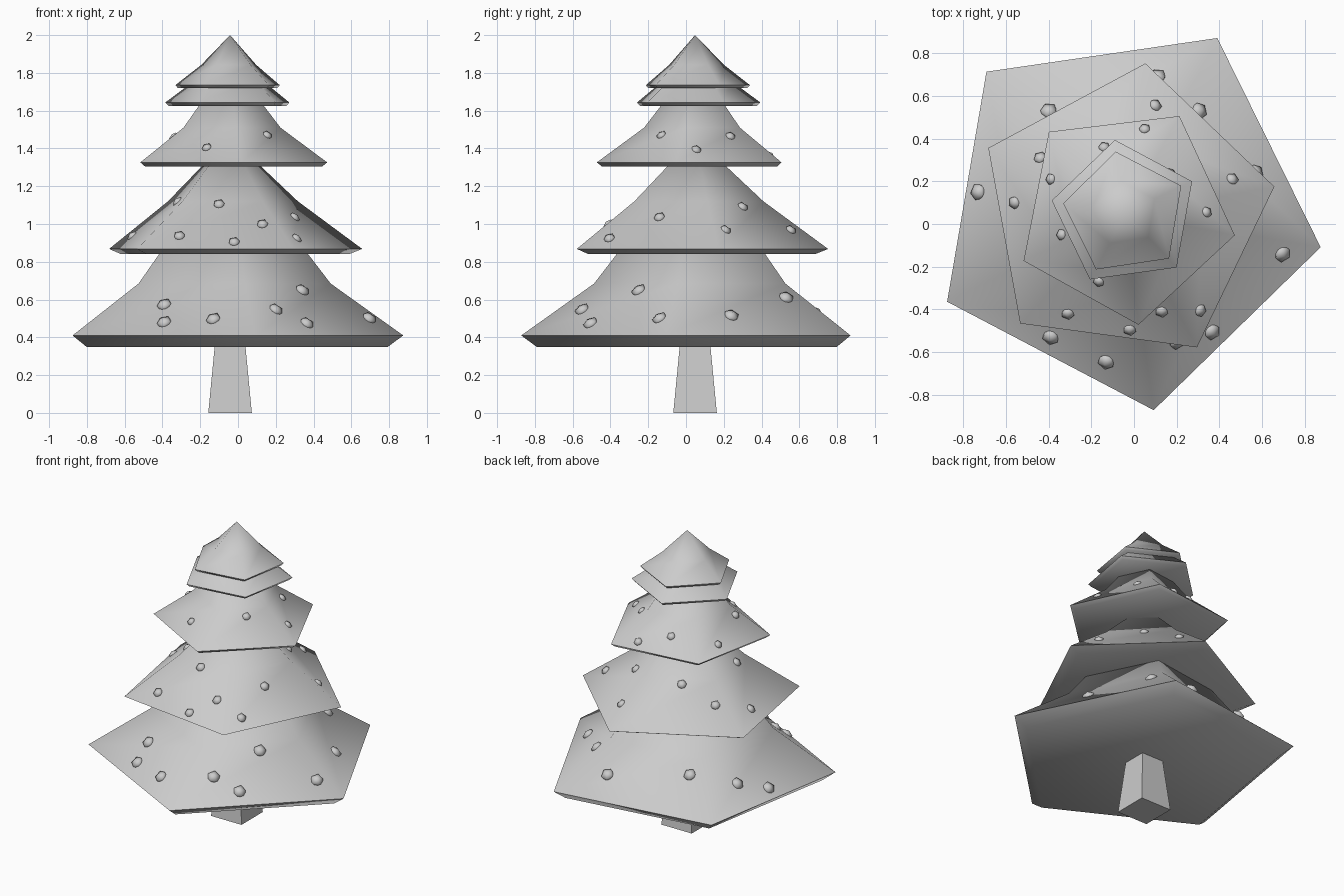
import bpy, bmesh
from math import cos, sin, radians
from mathutils import Vector, Matrix
from mathutils.bvhtree import BVHTree

if "Cube" in bpy.data.objects:
    bpy.data.objects.remove(bpy.data.objects["Cube"])

CX, CY = -0.042, 0.048


def finish(bm, name, angle=None):
    bmesh.ops.recalc_face_normals(bm, faces=bm.faces)
    me = bpy.data.meshes.new(name)
    bm.to_mesh(me)
    ob = bpy.data.objects.new(name, me)
    bpy.context.collection.objects.link(ob)
    if angle:
        bpy.ops.object.select_all(action='DESELECT')
        ob.select_set(True)
        bpy.context.view_layer.objects.active = ob
        bpy.ops.object.shade_smooth_by_angle(angle=radians(angle))
    return ob


def lathe(profile, apex, sides, phase):
    """Closed polygonal shell from (radius, z) rings, ending in a tip or flat cap."""
    bm = bmesh.new()
    rings = []
    for r, z in profile:
        rings.append([bm.verts.new((CX + r * cos(radians(phase + 360 * i / sides)),
                                    CY + r * sin(radians(phase + 360 * i / sides)), z))
                      for i in range(sides)])
    for a, b in zip(rings, rings[1:]):
        for i in range(sides):
            j = (i + 1) % sides
            bm.faces.new((a[i], a[j], b[j], b[i]))
    bm.faces.new(rings[0][::-1])
    if apex is None:
        bm.faces.new(rings[-1])
    else:
        tip = bm.verts.new((CX, CY, apex))
        for i in range(sides):
            bm.faces.new((rings[-1][i], rings[-1][(i + 1) % sides], tip))
    return bm


# Square tapered trunk
finish(lathe([(0.163, 0), (0.114, 0.36)], None, 4, 45), "trunk")

# Foliage tiers: profile (lip bottom, lip edge, bend), tip height, rotation,
# bauble radius and bauble (x, y) positions
tiers = [
    ([(0.848, 0.35), (0.93, 0.41), (0.54, 0.685)], 1.38, -9.7, 0.043,
     [(-.39, -.41), (-.39, -.53), (-.13, -.645), (.20, -.55), (.34, -.25),
      (.365, -.505), (.695, -.14), (.57, .24), (.305, .53), (.11, .69),
      (-.40, .53), (-.62, .33), (-.73, .15)]),
    ([(0.64, 0.84), (0.711, 0.868), (0.365, 1.12)], 1.46, 10.3, 0.033,
     [(-.44, .31), (-.56, .10), (-.31, -.42), (-.02, -.495), (.13, -.41),
      (.31, -.405), (.46, .21), (.30, -.14), (-.10, -.26), (.10, .555),
      (.17, .30), (-.32, -.09), (-.20, .33)]),
    ([(0.497, 1.305), (0.524, 1.326), (0.272, 1.51)], 1.86, -11.1, 0.029,
     [(.34, .055), (.17, .235), (.155, -.13), (-.165, -.27), (-.34, -.05),
      (-.39, .21), (.05, .445), (-.14, .36)]),
    ([(0.33, 1.625), (0.349, 1.643), (0.19, 1.76)], 1.93, 25.8, 0, []),
    ([(0.28, 1.72), (0.294, 1.735), (0.155, 1.842)], 2.0, 26.5, 0, []),
]

for n, (profile, apex, phase, size, spots) in enumerate(tiers, 1):
    bm = lathe(profile, apex, 5, phase)
    bm.normal_update()
    tree = BVHTree.FromBMesh(bm)
    finish(bm, f"foliage_tier_{n}", 65)

    # Flattened baubles set on the slope of this tier
    balls = bmesh.new()
    for x, y in spots:
        loc, nor, _, _ = tree.ray_cast(Vector((x, y, 3)), Vector((0, 0, -1)))
        if loc is None:
            continue
        if nor.z < 0:
            nor = -nor
        m = (Matrix.Translation(loc) @ nor.to_track_quat('Z', 'Y').to_matrix().to_4x4()
             @ Matrix.Diagonal((size, size, size * 0.6, 1)))
        bmesh.ops.create_icosphere(balls, subdivisions=1, radius=1, matrix=m)
    if spots:
        finish(balls, f"baubles_tier_{n}", 60)
    balls.free()
    bm.free()
